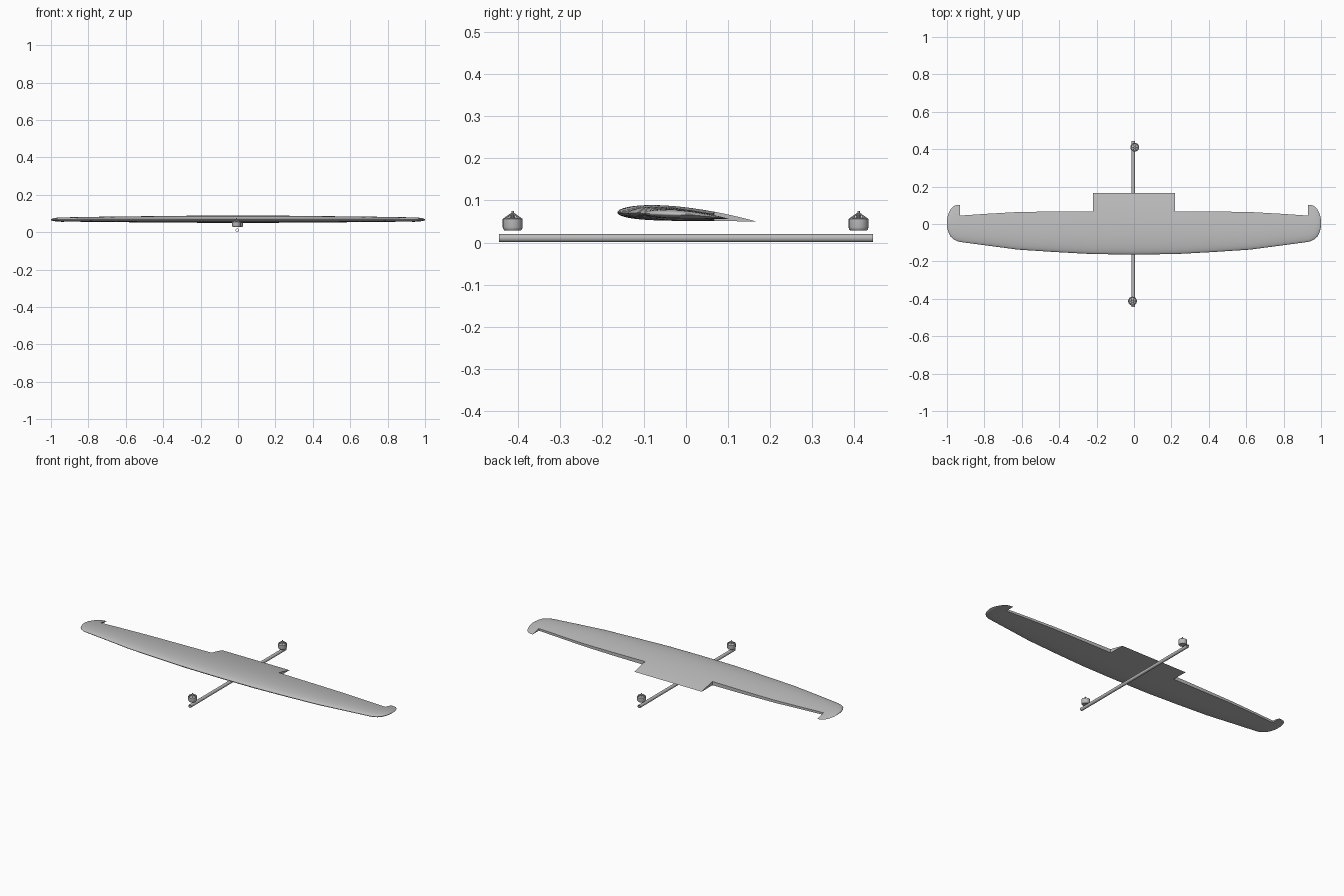
import bpy, bmesh, math
from mathutils import Vector

cube = bpy.data.objects.get("Cube")
if cube:
    bpy.data.objects.remove(cube, do_unlink=True)

grey = bpy.data.materials.new("plain grey")
grey.use_nodes = True
GREY = (0.5, 0.5, 0.5, 1)
grey.diffuse_color = GREY
grey.node_tree.nodes["Principled BSDF"].inputs["Base Color"].default_value = GREY


def finish(name, bm, angle=35):
    bmesh.ops.remove_doubles(bm, verts=bm.verts, dist=1e-5)
    bmesh.ops.recalc_face_normals(bm, faces=bm.faces)
    mesh = bpy.data.meshes.new(name)
    bm.to_mesh(mesh)
    bm.free()
    obj = bpy.data.objects.new(name, mesh)
    mesh.materials.append(grey)
    bpy.context.collection.objects.link(obj)
    bpy.ops.object.select_all(action='DESELECT')
    obj.select_set(True)
    bpy.context.view_layer.objects.active = obj
    bpy.ops.object.shade_smooth_by_angle(angle=math.radians(angle))
    return obj


def lathe(bm, profile, sides, matrix=None):
    """Spin (radius, height) points into a surface about z."""
    rings = []
    for r, h in profile:
        rings.append([bm.verts.new((r * math.cos(a), r * math.sin(a), h))
                      for a in (2 * math.pi * i / sides for i in range(sides))])
    for lo, hi in zip(rings, rings[1:]):
        for i in range(sides):
            j = (i + 1) % sides
            bm.faces.new((lo[i], lo[j], hi[j], hi[i]))


def bar(bm, a, b, radius, sides=6):
    """Round bar between two points."""
    a, b = Vector(a), Vector(b)
    rot = (b - a).to_track_quat('Z', 'Y').to_matrix().to_4x4()
    rot.translation = (a + b) / 2
    bmesh.ops.create_cone(bm, cap_ends=True, segments=sides, radius1=radius,
                          radius2=radius, depth=(b - a).length, matrix=rot)


# Wing: half-span stations of x, leading edge, hinge line, trailing edge, base z
STATIONS = [
    (0, -.163, .068, .167, .050), (.22, -.161, .068, .167, .050),
    (.42, -.150, .067, .150, .051), (.62, -.137, .064, .130, .053),
    (.78, -.116, .055, .115, .055), (.93, -.096, .045, .103, .056),
    (.945, -.092, .044, .102, .056), (.965, -.082, .042, .096, .057),
    (.98, -.068, .038, .080, .059), (.99, -.050, .030, .060, .061),
    (.997, -.028, .022, .040, .063), (1, -.008, .012, .020, .065)]
CUT = range(1, 5)          # bays with the control surface left out
FORE, AFT = 14, 5


def section(side, x, le, hinge, te, z0):
    """Cambered aerofoil, as matching upper and lower points."""
    c = te - le
    th = (hinge - le) / c
    ts = [th * (1 - math.cos(math.pi / 2 * i / FORE)) for i in range(FORE + 1)]
    ts += [th + (1 - th) * i / AFT for i in range(1, AFT + 1)]
    top, low = [], []
    for t in ts:
        half = .55 * c * (.2969 * math.sqrt(t) - .126 * t - .3516 * t**2
                          + .2843 * t**3 - .1036 * t**4)
        mid = z0 + c * (.065 * (1 - t) + .08 * t * (1 - t))
        top.append((side * x, le + t * c, mid + half))
        low.append((side * x, le + t * c, mid - half))
    return top, low


wing = bmesh.new()


def face(*points):
    unique = []
    for p in points:
        if all((Vector(p) - Vector(q)).length > 1e-6 for q in unique):
            unique.append(p)
    if len(unique) > 2:
        wing.faces.new([wing.verts.new(p) for p in unique])


for side in (1, -1):
    rows = [section(side, *s) for s in STATIONS]
    last = len(rows) - 2
    for i in range(last + 1):
        for k in range(FORE if i in CUT else FORE + AFT):
            for s in (0, 1):
                a, b = rows[i][s], rows[i + 1][s]
                face(a[k], a[k + 1], b[k + 1], b[k])
        # rear wall of the cutout, or the thin trailing edge
        k = FORE if i in CUT else FORE + AFT
        (a, b), (c, d) = rows[i], rows[i + 1]
        face(a[k], b[k], d[k], c[k])
    # end walls of the aft panels
    for i in (CUT.start, CUT.stop):
        a, b = rows[i]
        for k in range(FORE, FORE + AFT):
            face(a[k], a[k + 1], b[k + 1], b[k])
    # wing tip
    a, b = rows[-1]
    for k in range(FORE + AFT):
        face(a[k], a[k + 1], b[k + 1], b[k])
finish("wing", wing, 40)

# Boom: hollow tube running fore and aft beneath the wing
boom = bmesh.new()
R, BORE, HALF = .0095, .0065, .444
lathe(boom, [(R, -HALF), (R, HALF), (BORE, HALF), (BORE, -HALF), (R, -HALF)], 24)
tube = finish("boom", boom)
tube.rotation_euler.x = math.pi / 2
tube.location = (-.004, 0, .0105)

# Motors: rounded can, spoked bell top, hub and shaft
for name, x, y in (("front_motor", -.008, -.412), ("rear_motor", .004, .41)):
    bm = bmesh.new()
    lathe(bm, [(0, .028), (.019, .028), (.0225, .032), (.0235, .036), (.0235, .056),
               (.021, .058), (.018, .056), (.007, .060), (0, .060)], 20)
    lathe(bm, [(0, .058), (.006, .058), (.006, .069), (.003, .070),
               (.003, .075), (0, .075)], 12)
    for n in range(6):
        a = math.pi / 3 * n
        u, v = math.cos(a), math.sin(a)
        bar(bm, (.022 * u, .022 * v, .0565), (.005 * u, .005 * v, .067), .0025)
    motor = finish(name, bm)
    motor.location = (x, y, 0)
